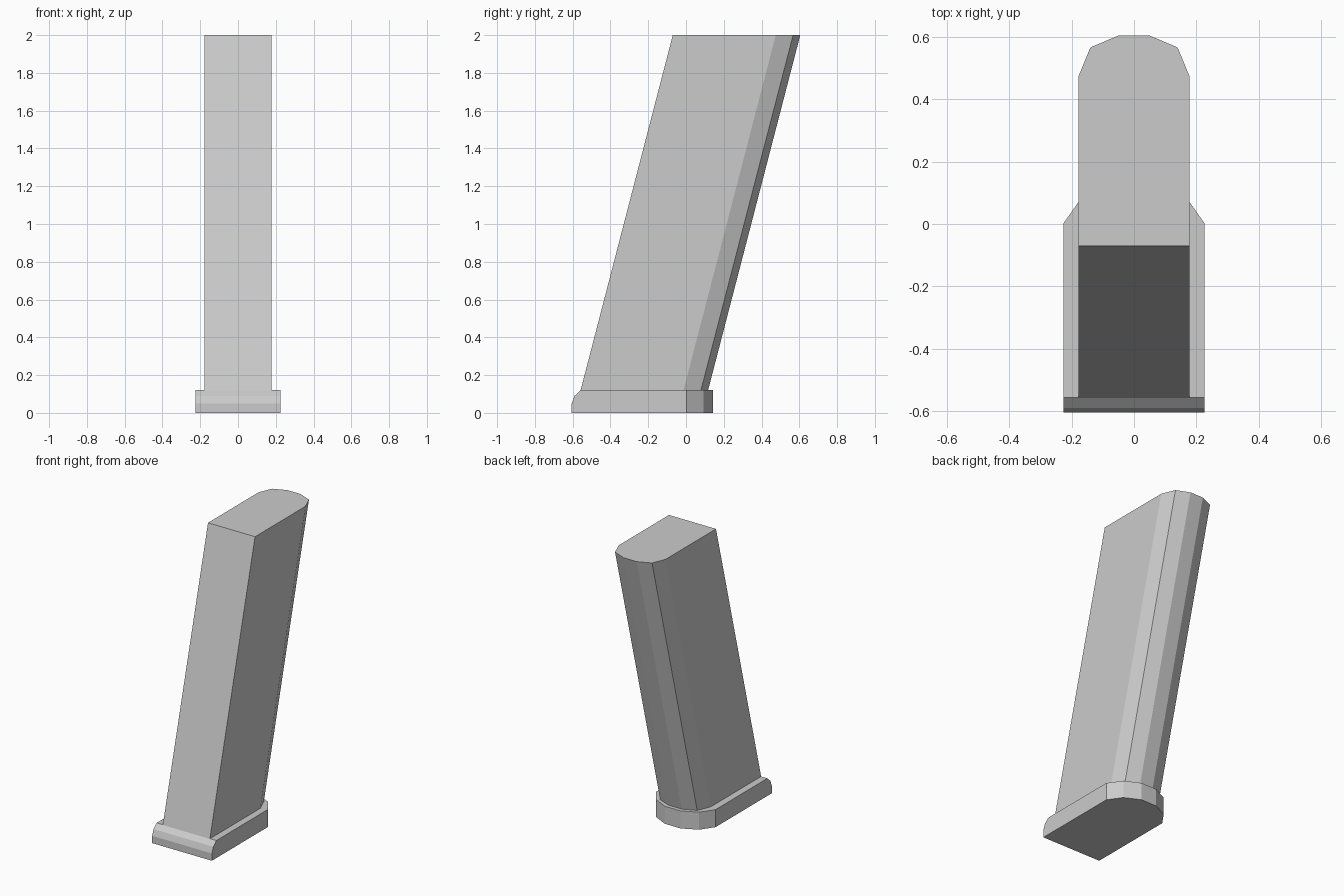
import bpy
import bmesh

if "Cube" in bpy.data.objects:
    bpy.data.objects.remove(bpy.data.objects["Cube"])


def sheared_prism(name, half, z0, z1, shift=0.0, cuts=()):
    """Extrude a mirrored half outline from z0 to z1, sliding it by shift in y.
    Each cut (a, b) trims the front along a (y, z) edge."""
    outline = half + [(-x, y) for x, y in reversed(half)]
    bm = bmesh.new()
    base = bm.faces.new([bm.verts.new((x, y, z0)) for x, y in outline])
    ext = bmesh.ops.extrude_face_region(bm, geom=[base], use_keep_orig=True)
    top = [v for v in ext["geom"] if isinstance(v, bmesh.types.BMVert)]
    bmesh.ops.translate(bm, verts=top, vec=(0, shift, z1 - z0))
    for (ya, za), (yb, zb) in cuts:
        bmesh.ops.bisect_plane(
            bm, geom=bm.verts[:] + bm.edges[:] + bm.faces[:], dist=1e-5,
            plane_co=(0, ya, za), plane_no=(0, za - zb, yb - ya),
            clear_outer=True)
        bmesh.ops.holes_fill(bm, edges=[e for e in bm.edges if e.is_boundary])
    bmesh.ops.recalc_face_normals(bm, faces=bm.faces[:])
    mesh = bpy.data.meshes.new(name)
    bm.to_mesh(mesh)
    bm.free()
    obj = bpy.data.objects.new(name, mesh)
    bpy.context.collection.objects.link(obj)
    return obj


# Slanted body: flat front, faceted round back, slightly sunk into the base
lean = 0.488 / 1.88
bottom = 0.115
drop = lean * (2.0 - bottom)
body_half = [(0.178, -0.07), (0.178, 0.475), (0.14, 0.567), (0.05, 0.605)]
sheared_prism("body", [(x, y - drop) for x, y in body_half], bottom, 2.0, drop)

# Base plate: faceted back, rounded upper front edge
base_half = [(0.226, -0.605), (0.226, 0.003), (0.163, 0.092), (0.06, 0.143)]
round_edge = [(-0.605, 0.05), (-0.59, 0.09), (-0.557, 0.12)]
sheared_prism("base_plate", base_half, 0.0, 0.12,
              cuts=list(zip(round_edge, round_edge[1:])))
